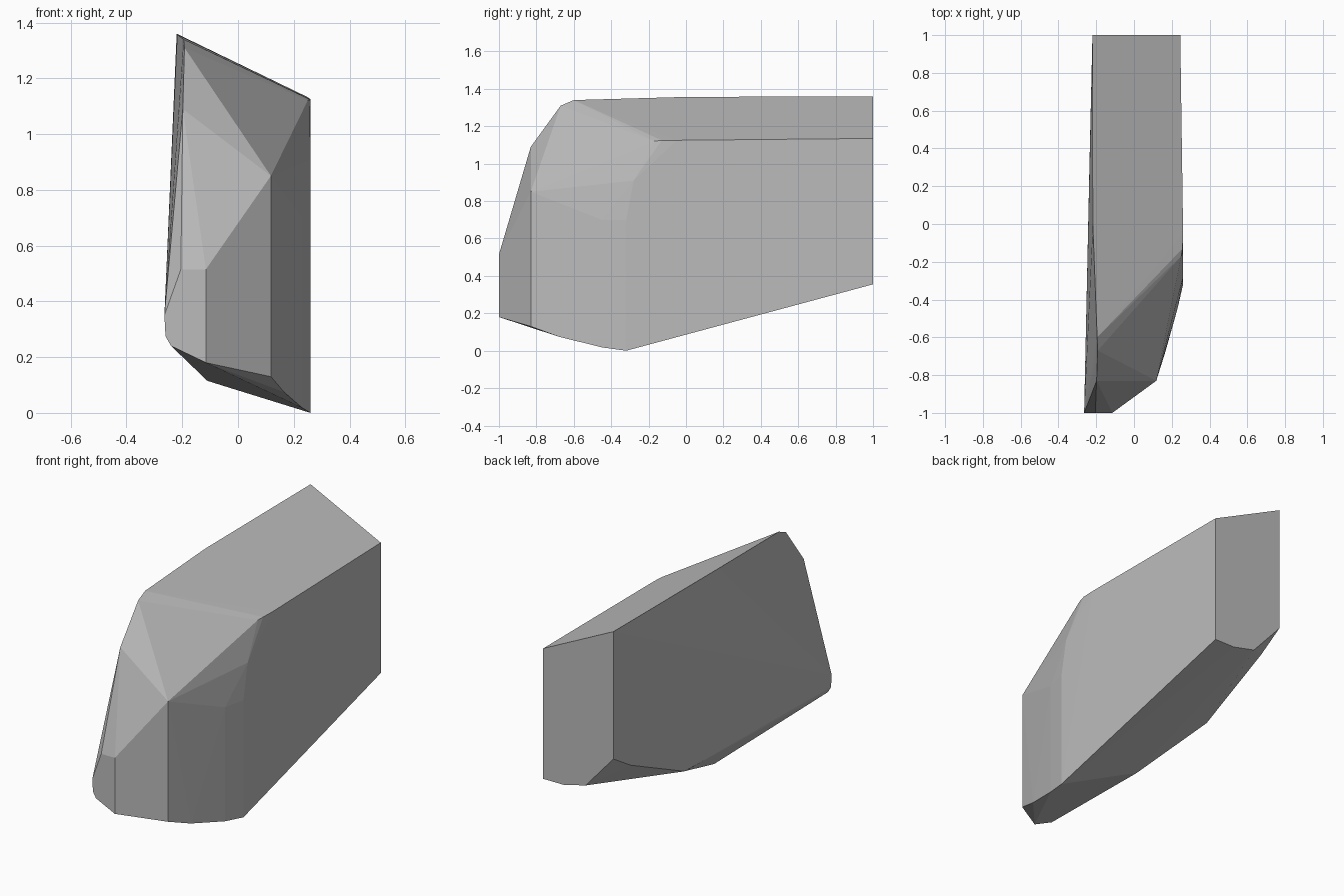
import bpy, bmesh, math

if "Cube" in bpy.data.objects:
    bpy.data.objects.remove(bpy.data.objects["Cube"])

# One plain grey material
grey = bpy.data.materials.new("plain grey")
grey.diffuse_color = (0.5, 0.5, 0.5, 1)
grey.use_nodes = True
grey.node_tree.nodes["Principled BSDF"].inputs["Base Color"].default_value = grey.diffuse_color

# Corner points of the faceted block, grouped by region
back = [(-.22, 1, 1.36), (.245, 1, 1.135), (.245, 1, .355),
        (.112, 1, .355), (-.035, 1, .39), (-.22, 1, .598)]
front = [(-.205, -1, .515), (-.115, -1, .515), (-.115, -1, .18),
         (-.24, -1, .24), (-.26, -1, .275), (-.264, -1, .35)]
top_ridge = [(-.218, 0, 1.357), (-.195, -.6, 1.34),
             (-.192, -.67, 1.31), (-.198, -.83, 1.09)]
right_shoulder = [(.26, -.05, 1.125), (.257, -.13, 1.125), (.25, -.17, 1.12),
                  (.26, -.28, .91), (.26, -.32, .70), (.23, -.45, .70),
                  (.118, -.83, .85)]
underside = [(.118, -.83, .13), (.165, -.68, .075), (.23, -.45, .018),
             (.26, -.32, 0), (-.03, -.15, .09), (-.11, -.11, .115),
             (-.235, .35, .28), (-.222, .84, .50)]

# Wrap the corners in a closed convex shell
bm = bmesh.new()
for p in back + front + top_ridge + right_shoulder + underside:
    bm.verts.new(p)
res = bmesh.ops.convex_hull(bm, input=bm.verts[:])
loose = [v for v in bm.verts if not v.link_faces]
bmesh.ops.delete(bm, geom=loose, context='VERTS')
bmesh.ops.dissolve_limit(bm, angle_limit=math.radians(0.5),
                         verts=bm.verts[:], edges=bm.edges[:])
bmesh.ops.recalc_face_normals(bm, faces=bm.faces[:])

mesh = bpy.data.meshes.new("faceted_block")
bm.to_mesh(mesh)
bm.free()
mesh.materials.append(grey)
block = bpy.data.objects.new("faceted_block", mesh)
bpy.context.collection.objects.link(block)
